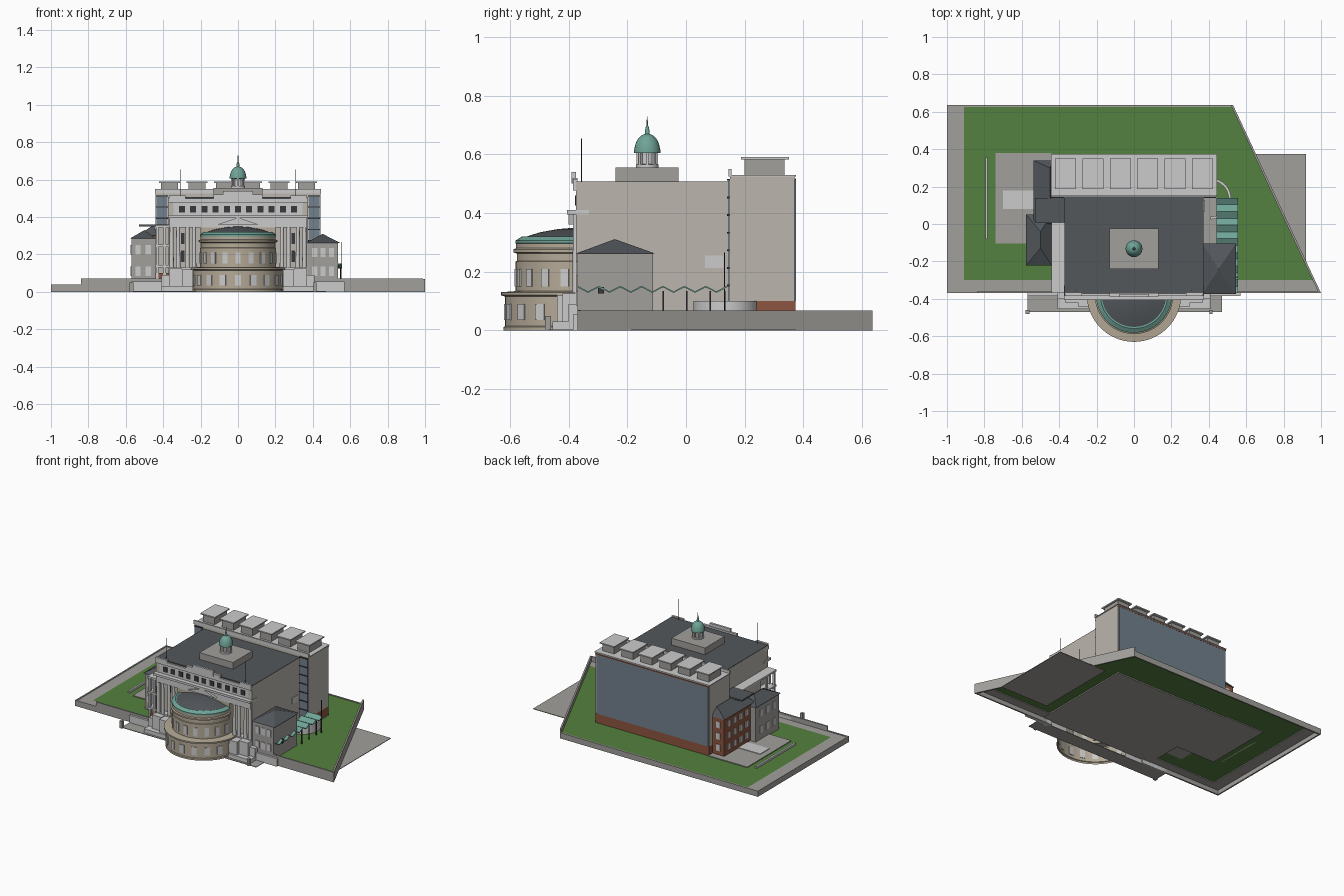
import bpy, bmesh
from math import sin, cos, pi, radians
from mathutils import Matrix, Vector

if "Cube" in bpy.data.objects:
    bpy.data.objects.remove(bpy.data.objects["Cube"])

def mat(name, r, g, b):
    m = bpy.data.materials.new(name)
    m.diffuse_color = (r, g, b, 1)
    m.use_nodes = True
    m.node_tree.nodes["Principled BSDF"].inputs["Base Color"].default_value = m.diffuse_color
    return m

STONE = mat("stone", .50, .47, .42)
WARM = mat("warm_stone", .46, .40, .31)
PALE = mat("pale_stone", .55, .55, .53)
CONC = mat("concrete", .36, .35, .33)
SLATE = mat("slate", .085, .095, .105)
TEAL = mat("copper", .16, .37, .31)
GRASS = mat("grass", .09, .22, .05)
BRICK = mat("brick", .27, .09, .05)
GLASS = mat("glass", .17, .22, .27)
DARK = mat("dark", .04, .04, .045)

def finish(name, bm, m, smooth=False):
    me = bpy.data.meshes.new(name)
    bmesh.ops.recalc_face_normals(bm, faces=bm.faces)
    bm.to_mesh(me)
    bm.free()
    ob = bpy.data.objects.new(name, me)
    bpy.context.collection.objects.link(ob)
    me.materials.append(m)
    if smooth:
        bpy.ops.object.select_all(action='DESELECT')
        ob.select_set(True)
        bpy.context.view_layer.objects.active = ob
        bpy.ops.object.shade_smooth_by_angle(angle=radians(35))
    return ob

def boxes(name, items, m, mirror=False):
    """Boxes given as x0,x1,y0,y1,z0,z1, optionally repeated at -x."""
    bm = bmesh.new()
    if mirror:
        items = list(items) + [(-b, -a, *r) for a, b, *r in items]
    for x0, x1, y0, y1, z0, z1 in items:
        M = Matrix.Translation(((x0+x1)/2, (y0+y1)/2, (z0+z1)/2)) @ Matrix.Diagonal((x1-x0, y1-y0, z1-z0, 1))
        bmesh.ops.create_cube(bm, size=1, matrix=M)
    return finish(name, bm, m)

def prism(name, pts, z0, z1, m):
    bm = bmesh.new()
    f = bm.faces.new([bm.verts.new((x, y, z0)) for x, y in pts])
    if z1 > z0:
        g = bmesh.ops.extrude_face_region(bm, geom=[f])
        bmesh.ops.translate(bm, vec=(0, 0, z1-z0), verts=[v for v in g['geom'] if isinstance(v, bmesh.types.BMVert)])
    return finish(name, bm, m)

def lathe(name, prof, c, m, a0=0, a1=2*pi, n=48):
    bm = bmesh.new()
    rows = [[bm.verts.new((c[0]+r*cos(a0+(a1-a0)*i/n), c[1]+r*sin(a0+(a1-a0)*i/n), z)) for r, z in prof] for i in range(n+1)]
    for A, B in zip(rows, rows[1:]):
        for k in range(len(prof)-1):
            bm.faces.new((A[k], B[k], B[k+1], A[k+1]))
    bmesh.ops.remove_doubles(bm, verts=bm.verts, dist=1e-5)
    return finish(name, bm, m, True)

def hip(name, x0, x1, y0, y1, z, h, ridge, m):
    """Hipped roof, ridge is a pair of (x, y) points."""
    bm = bmesh.new()
    v = [bm.verts.new(p) for p in ((x0, y0, z), (x1, y0, z), (x1, y1, z), (x0, y1, z))]
    a, b = [bm.verts.new((*p, z+h)) for p in ridge]
    for f in ((v[0], v[1], a), (v[1], v[2], b, a), (v[2], v[3], b), (v[3], v[0], a, b), v):
        bm.faces.new(f)
    return finish(name, bm, m)

def ring_boxes(name, c, r, angles, w, d, z0, z1, m):
    bm = bmesh.new()
    for a in angles:
        M = Matrix.Translation((c[0]+r*cos(a), c[1]+r*sin(a), (z0+z1)/2)) @ Matrix.Rotation(a, 4, 'Z') @ Matrix.Diagonal((d, w, z1-z0, 1))
        bmesh.ops.create_cube(bm, size=1, matrix=M)
    return finish(name, bm, m)

# Site: open-bottomed lawn, perimeter walls, paving and street plates
prism("lawn", [(-.91, .63), (.53, .63), (.965, -.3), (-.91, -.3)], .036, .036, GRASS)
prism("front_walk", [(-1, -.37), (1, -.37), (.967, -.3), (-1, -.3)], .03, .036, CONC)
boxes("side_walk", [(-1, -.91, -.3, .635, .03, .036)], CONC)
boxes("site_walls", [(-1, -.99, -.37, .635, 0, .04), (-1, .53, .625, .635, 0, .04),
                     (-1, -.84, -.37, -.36, 0, .04), (-.84, -.4, -.37, -.36, 0, .07),
                     (.4, .99, -.37, -.36, 0, .07)], CONC)
prism("slanted_wall", [(.53, .635), (1, -.37), (.988, -.37), (.518, .635)], 0, .068, CONC)
boxes("street_plates", [(.55, .92, -.2, .375, 0, .004), (-.57, .47, -.47, -.37, 0, .004)], CONC)
boxes("gate_posts", [(-.58, -.56, -.48, -.46, 0, .05), (.405, .42, -.48, -.46, 0, .05)], CONC)
boxes("court", [(-.74, -.44, -.105, .38, .03, .042)], CONC)
boxes("court_panel", [(-.7, -.53, .08, .18, .042, .046)], PALE)
boxes("garden_bench_wall", [(-.795, -.782, -.08, .355, .036, .05)], PALE)
boxes("basement_slab", [(-.44, .44, -.36, .37, .028, .04)], CONC)

# Main block and its roof
boxes("main_block", [(-.37, .37, -.335, .15, .04, .5)], STONE)
boxes("main_side_walls", [(.345, .372, -.375, .15, .04, .505)], STONE, True)
boxes("main_roof", [(-.372, .372, -.375, .15, .5, .508)], SLATE)

# Rear tower block with glazed back and brick base
boxes("rear_block", [(-.44, .44, .15, .37, .1, .525)], STONE)
boxes("rear_base", [(-.44, .44, .15, .373, .036, .1)], BRICK)
boxes("rear_glass", [(-.432, .432, .365, .374, .1, .512)], GLASS)
boxes("rear_glass_trim", [(-.44, .44, .36, .375, .512, .518)], BRICK)
boxes("rear_roof", [(-.445, .445, .145, .375, .525, .53)], PALE)
boxes("rear_parapet", [(-.445, .445, .145, .155, .53, .55)], PALE)
boxes("side_glazing", [(.38, .435, .144, .152, .1, .515)], GLASS, True)
boxes("side_mullions", [(.375, .438, .14, .15, z, z+.006) for z in (.15, .21, .27, .33, .39, .45, .51)], DARK, True)
xs = [-.366+.1464*i for i in range(6)]
boxes("roof_units", [(x-.045, x+.045, .2, .335, .53, .582) for x in xs], CONC)
boxes("roof_unit_caps", [(x-.056, x+.056, .187, .35, .582, .59) for x in xs], PALE)

# Cupola
C = (0, -.132)
boxes("cupola_base", [(-.13, .13, -.24, -.025, .508, .555)], CONC)
lathe("cupola_drum", [(.038, .555), (.038, .565), (.027, .566), (.027, .605)], C, PALE, n=24)
ring_boxes("cupola_columns", C, .032, [i*pi/4 for i in range(8)], .009, .01, .56, .607, PALE)
lathe("cupola_dome", [(0, .603), (.045, .605), (.045, .613)] +
      [(.043*cos(t*pi/16), .615+.055*sin(t*pi/16)) for t in range(1, 8)] +
      [(.008, .675), (.006, .69), (.002, .7), (.0015, .728), (0, .729)], C, TEAL, n=24)

# Facade: cornices, attic, colonnade, pediment
boxes("facade_bands", [(-.372, .372, -.385, -.33, .477, .5), (-.36, .36, -.375, -.33, .405, .477),
                       (-.375, .375, -.405, -.33, .395, .41), (-.365, .365, -.385, -.33, .345, .395),
                       (-.37, .37, -.378, -.33, .04, .13)], PALE)
boxes("parapet", [(-.08, .08, -.39, -.375, .5, .54), (-.13, .13, -.387, -.37, .5, .52),
                  (-.37, -.28, -.385, -.37, .5, .515), (.28, .37, -.385, -.37, .5, .515)], PALE)
ax = [-.3+.6*i/10 for i in range(11)]
boxes("attic_windows", [(x-.016, x+.016, -.378, -.37, .425, .46) for x in ax], DARK)
bm = bmesh.new()
for s in (1, -1):
    for x in (.355, .32, .27, .235):
        bmesh.ops.create_cone(bm, cap_ends=True, segments=16, radius1=.012, radius2=.01, depth=.215,
                              matrix=Matrix.Translation((s*x, -.375, .2375)))
finish("columns", bm, PALE, True)
boxes("recess_windows", [(.285, .305, -.34, -.33, z, z+.06) for z in (.16, .255)], DARK, True)
boxes("pedestals", [(.24, .30, -.44, -.37, 0, .12), (.30, .37, -.42, -.37, 0, .125), (.37, .41, -.4, -.36, 0, .09)], PALE, True)
boxes("stair_blocks", [(.24, .41, -.455, -.37, 0, .03), (.41, .57, -.385, -.36, 0, .055)], PALE, True).data
bm = bmesh.new()
f = bm.faces.new([bm.verts.new(p) for p in ((-.11, -.4, .36), (.11, -.4, .36), (0, -.4, .397))])
g = bmesh.ops.extrude_face_region(bm, geom=[f])
bmesh.ops.translate(bm, vec=(0, .03, 0), verts=[v for v in g['geom'] if isinstance(v, bmesh.types.BMVert)])
finish("pediment", bm, PALE)
boxes("flagpoles", [(.304, .307, -.357, -.354, .5, .653)], DARK, True)

# Half-round front rotunda
R = (0, -.378)
lathe("rotunda_lower", [(.243, 0), (.243, .012), (.238, .015), (.238, .115), (.252, .12), (.252, .13), (.2, .134)], R, WARM, pi, 2*pi)
lathe("rotunda_upper", [(.202, .13), (.202, .235), (.198, .237), (.198, .262), (.21, .266), (.21, .276), (.201, .28), (.201, .296), (.19, .298)], R, WARM, pi, 2*pi)
lathe("rotunda_gutter", [(.19, .296), (.203, .297), (.203, .306), (.18, .32), (.172, .318)], R, TEAL, pi, 2*pi)
lathe("rotunda_roof", [(.178, .316), (.12, .334), (.06, .345), (0, .35)], R, SLATE, pi, 2*pi)
boxes("rotunda_back", [(-.2, .2, -.38, -.335, .04, .345)], WARM)
an = [pi+(i+.5)*pi/9 for i in range(9)]
ring_boxes("lower_windows", R, .238, an, .034, .008, .035, .09, PALE)
ring_boxes("upper_windows", R, .202, an, .028, .008, .15, .21, PALE)

# Right wing
boxes("right_wing", [(.37, .535, -.37, -.112, .036, .262)], CONC)
hip("right_wing_roof", .365, .545, -.375, -.105, .262, .048, [(.452, -.245), (.452, -.24)], SLATE)
boxes("right_wing_windows", [(x-.014, x+.014, -.374, -.368, z, z+.05) for x in (.41, .455, .5) for z in (.085, .185)], PALE)

# Left wing: stone front house, brick rear range
boxes("left_house", [(-.57, -.44, -.215, .045, .036, .285)], CONC)
hip("left_house_roof", -.578, -.44, -.222, .052, .285, .045, [(-.5, -.13), (-.5, -.04)], SLATE)
boxes("left_house_windows", [(x-.014, x+.014, -.219, -.213, z, z+.05) for x in (-.535, -.48) for z in (.085, .2)] +
      [(-.574, -.568, y, y+.03, z, z+.05) for y in (-.17, -.1, -.03) for z in (.085, .2)], PALE)
boxes("brick_range", [(-.53, -.44, .02, .335, .036, .3)], BRICK)
boxes("brick_windows", [(-.535, -.528, y, y+.034, z, z+.045) for y in (.07, .135, .2, .265) for z in (.07, .15, .23)] +
      [(-.5, -.468, .33, .339, z, z+.045) for z in (.07, .15, .23)], PALE)
hip("brick_range_roof", -.537, -.43, .0, .34, .3, .058, [(-.45, .06), (-.45, .3)], SLATE)
boxes("link_roof", [(-.53, -.37, .005, .14, .35, .36)], SLATE)
boxes("link_block", [(-.44, -.37, -.2, .15, .036, .35)], STONE)
boxes("left_gallery_decks", [(-.442, -.37, -.37, .02, z, z+.012) for z in (.13, .24, .345)], PALE)
boxes("left_gallery_posts", [(-.438, -.424, y, y+.014, .04, .35) for y in (-.365, -.28, -.19)] + [(-.4, -.386, -.365, -.351, .04, .35)], PALE)
boxes("left_brick_plinth", [(-.44, -.37, -.36, -.2, .036, .1)], BRICK)

# Right entrance: folded canopy, curved planter, pole and sign
bm = bmesh.new()
N = 14
pts = [(-.37+.51*i/N, .128 if i % 2 else .147) for i in range(N+1)]
rows = [[bm.verts.new((x, y, z)) for x in (.44, .556)] for y, z in pts]
for a, b in zip(rows, rows[1:]):
    bm.faces.new((a[0], a[1], b[1], b[0]))
ob = finish("folded_canopy", bm, TEAL)
md = ob.modifiers.new("thickness", 'SOLIDIFY')
md.thickness = .005
boxes("canopy_posts", [(.545, .55, y, y+.005, .036, .135) for y in (-.08, 0, .08, .13)], DARK)
lathe("curved_ramp", [(.095, .036), (.095, .1), (.11, .1), (.11, .036)], (.41, .135), PALE, -pi/2, pi/2, 32)
boxes("lamp_pole", [(.553, .556, .129, .132, .036, .265)], DARK)
boxes("side_window", [(.37, .376, .065, .127, .213, .256)], PALE)
boxes("wall_lamp", [(.535, .553, -.3, -.28, .125, .148)], DARK)
